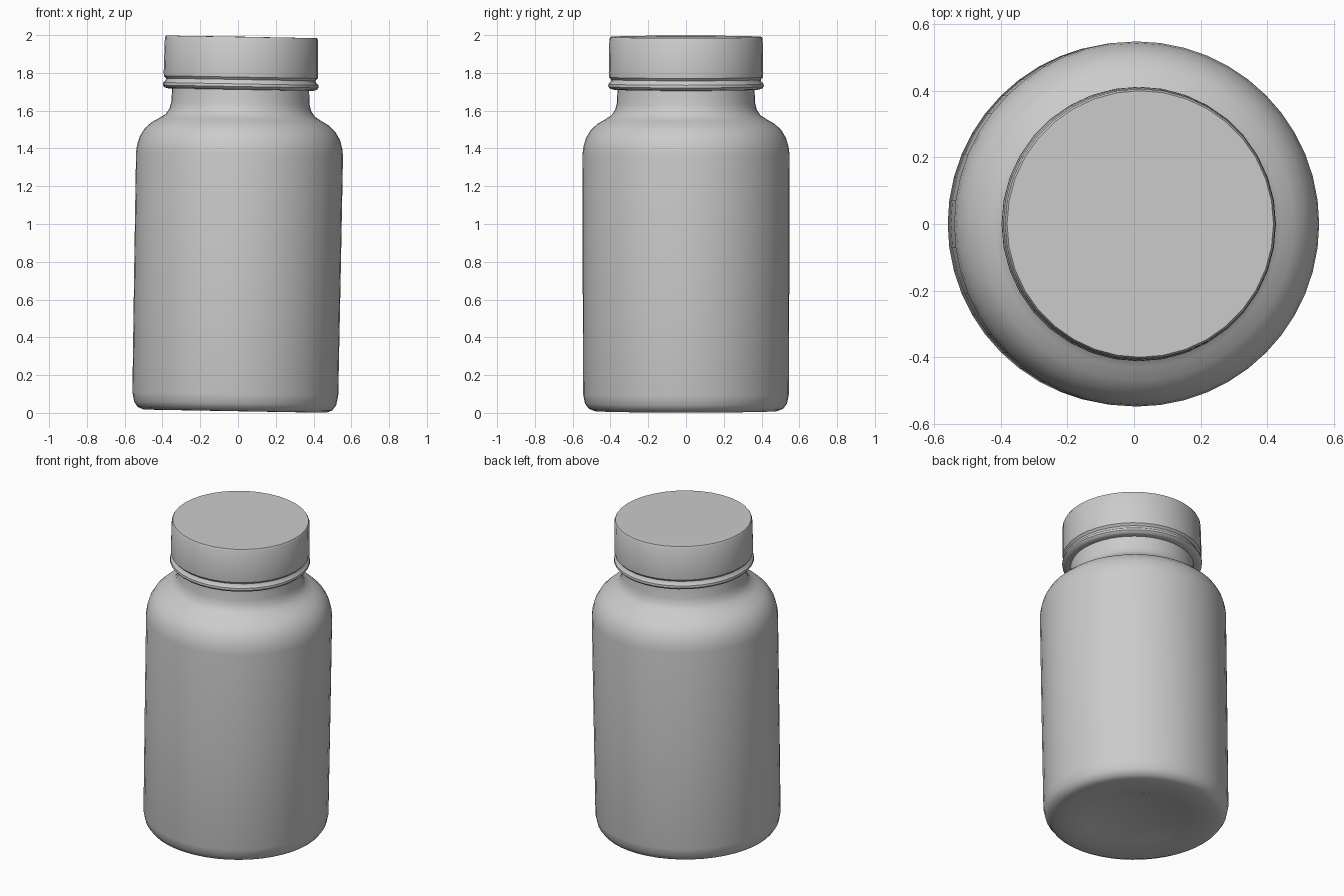
import bpy, bmesh, math
from mathutils import Matrix

if "Cube" in bpy.data.objects:
    bpy.data.objects.remove(bpy.data.objects["Cube"])

grey = bpy.data.materials.new("plain grey")
grey.diffuse_color = (0.6, 0.6, 0.6, 1)
grey.use_nodes = True
grey.node_tree.nodes["Principled BSDF"].inputs["Base Color"].default_value = grey.diffuse_color

# whole bottle leans about one degree toward +x
LEAN = Matrix.Translation((-0.016, 0, 0)) @ Matrix.Rotation(0.0175, 4, 'Y')


def lathe(name, profile, segments=48, angle=40):
    """Spin (radius, height) points around z; radius 0 makes a pole."""
    bm = bmesh.new()
    rings = []
    for r, z in profile:
        if r == 0:
            rings.append([bm.verts.new((0, 0, z))])
        else:
            rings.append([bm.verts.new((r * math.cos(2 * math.pi * i / segments),
                                        r * math.sin(2 * math.pi * i / segments), z))
                          for i in range(segments)])
    for a, b in zip(rings, rings[1:]):
        for i in range(segments):
            j = (i + 1) % segments
            if len(a) == 1:
                bm.faces.new((a[0], b[j], b[i]))
            elif len(b) == 1:
                bm.faces.new((a[i], a[j], b[0]))
            else:
                bm.faces.new((a[i], a[j], b[j], b[i]))
    bmesh.ops.recalc_face_normals(bm, faces=bm.faces)
    bm.transform(LEAN)
    mesh = bpy.data.meshes.new(name)
    bm.to_mesh(mesh)
    bm.free()
    mesh.materials.append(grey)
    ob = bpy.data.objects.new(name, mesh)
    bpy.context.collection.objects.link(ob)
    bpy.ops.object.select_all(action='DESELECT')
    ob.select_set(True)
    bpy.context.view_layer.objects.active = ob
    bpy.ops.object.shade_smooth_by_angle(angle=math.radians(angle))
    return ob


# jar with recessed base, round shoulder and neck
lathe("bottle_body", [
    (0, 0.04), (0.24, 0.04), (0.31, 0.015), (0.42, 0.009), (0.485, 0.010),
    (0.515, 0.022), (0.535, 0.05), (0.545, 0.10), (0.547, 0.75), (0.548, 1.37),
    (0.543, 1.41), (0.53, 1.455), (0.505, 1.497), (0.47, 1.53), (0.43, 1.553),
    (0.395, 1.575), (0.375, 1.605), (0.366, 1.64), (0.362, 1.73), (0, 1.73)])

# screw cap with a tamper ring and groove at its lower edge
lathe("cap", [
    (0, 1.712), (0.385, 1.712), (0.403, 1.717), (0.412, 1.728), (0.411, 1.742),
    (0.398, 1.755), (0.396, 1.765), (0.408, 1.778), (0.409, 1.80), (0.406, 1.98),
    (0.400, 1.991), (0, 1.992)], segments=36)
